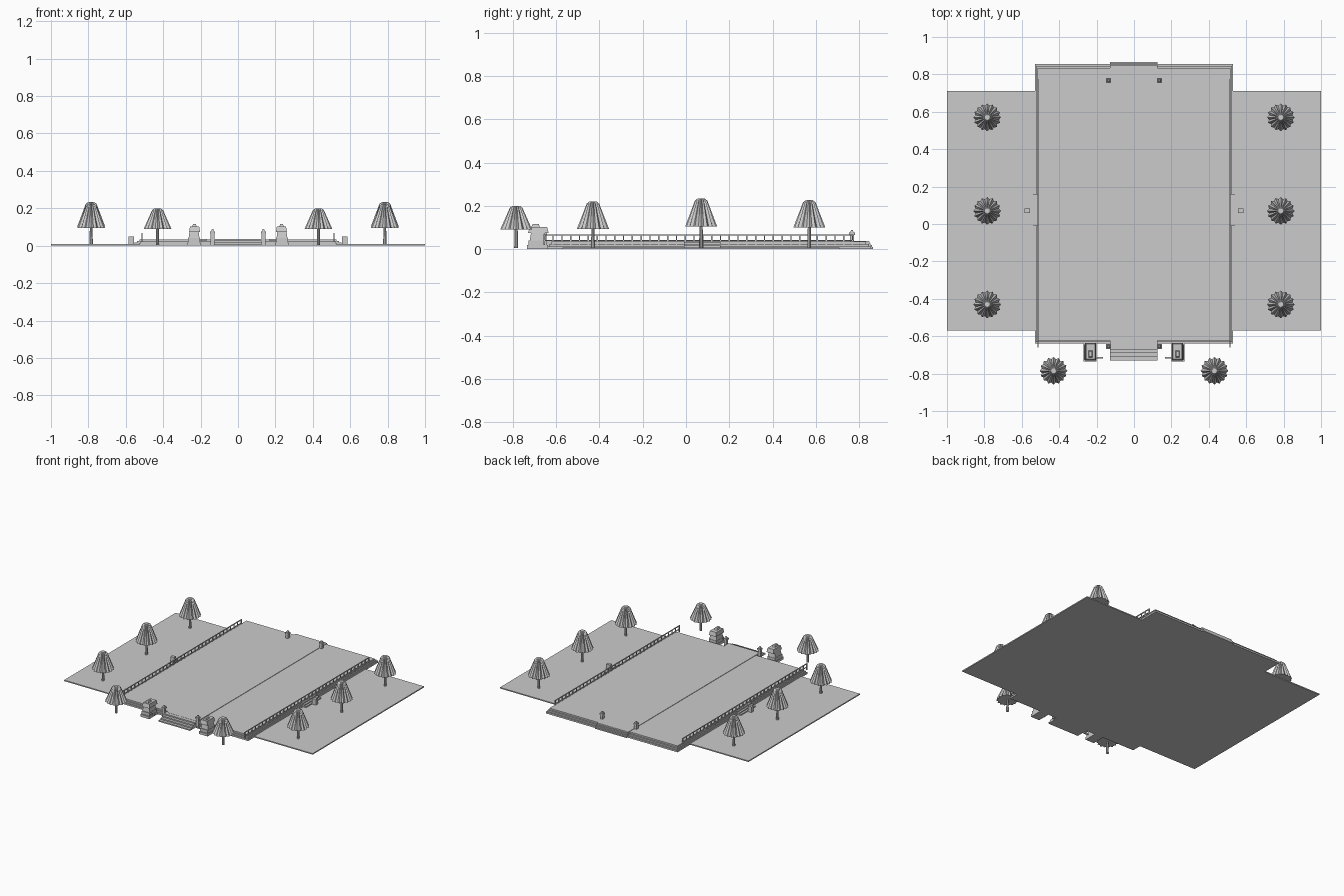
import bpy, bmesh, math

if "Cube" in bpy.data.objects:
    bpy.data.objects.remove(bpy.data.objects["Cube"])

grey = bpy.data.materials.new("stone grey")
grey.diffuse_color = (0.6, 0.6, 0.6, 1)
grey.use_nodes = True
grey.node_tree.nodes["Principled BSDF"].inputs["Base Color"].default_value = grey.diffuse_color


def finish(name, bm):
    bmesh.ops.recalc_face_normals(bm, faces=bm.faces)
    mesh = bpy.data.meshes.new(name)
    bm.to_mesh(mesh)
    bm.free()
    mesh.materials.append(grey)
    ob = bpy.data.objects.new(name, mesh)
    bpy.context.collection.objects.link(ob)
    return ob


def add_box(bm, x0, x1, y0, y1, z0, z1, taper=1.0):
    cx, cy = (x0 + x1) / 2, (y0 + y1) / 2
    lo = [bm.verts.new((x, y, z0)) for x, y in ((x0, y0), (x1, y0), (x1, y1), (x0, y1))]
    hi = [bm.verts.new((cx + (v.co.x - cx) * taper, cy + (v.co.y - cy) * taper, z1)) for v in lo]
    bm.faces.new(lo)
    bm.faces.new(hi)
    for i in range(4):
        j = (i + 1) % 4
        bm.faces.new((lo[i], lo[j], hi[j], hi[i]))


def boxes(name, items):
    bm = bmesh.new()
    for it in items:
        add_box(bm, *it)
    return finish(name, bm)


def lathe(bm, x, y, rings, n):
    """Stack rings of (outer radius, inner radius, z); alternating radii give pleats."""
    loops = []
    for ro, ri, z in rings:
        loop = []
        for i in range(n):
            a = 2 * math.pi * i / n
            r = ri if i % 2 else ro
            loop.append(bm.verts.new((x + r * math.cos(a), y + r * math.sin(a), z)))
        loops.append(loop)
    for a, b in zip(loops, loops[1:]):
        for i in range(n):
            j = (i + 1) % n
            bm.faces.new((a[i], a[j], b[j], b[i]))
    bm.faces.new(loops[0])
    bm.faces.new(loops[-1])


# Lawn on both sides
for s, side in ((-1, "left"), (1, "right")):
    a, b = sorted((s * 0.53, s * 1.0))
    boxes(side + "_lawn", [(a, b, -0.57, 0.71, 0, 0.008)])

# Stepped terrace
boxes("terrace", [
    (-0.53, 0.53, -0.64, 0.855, 0, 0.012),
    (-0.523, 0.523, -0.632, 0.845, 0.012, 0.023),
    (-0.515, 0.515, -0.622, 0.833, 0.023, 0.034),
])

# Raised central path with front and rear steps
boxes("central_path", [(-0.128, 0.125, -0.645, 0.845, 0.034, 0.037)])
boxes("front_steps", [(-0.128, 0.125, -0.73 + i * 0.02, -0.62, i * 0.009, (i + 1) * 0.009)
                      for i in range(4)])
boxes("rear_steps", [(-0.128, 0.125, 0.82, 0.865 - i * 0.006, i * 0.009, (i + 1) * 0.009)
                     for i in range(4)])

for s, side in ((-1, "left"), (1, "right")):
    def bx(x0, x1, *rest):
        a, b = sorted((s * x0, s * x1))
        return (a, b, *rest)

    # Railing with two bars and evenly spaced posts
    rail = [bx(0.511, 0.517, -0.66, 0.775, 0.062, 0.067),
            bx(0.511, 0.517, -0.66, 0.775, 0.038, 0.042)]
    for i in range(36):
        y = -0.655 + i * 1.425 / 35
        rail.append(bx(0.511, 0.517, y - 0.003, y + 0.003, 0.02, 0.064))
    boxes(side + "_railing", rail)

    # Side steps and small plinth
    boxes(side + "_side_steps", [bx(0.51, 0.568 - i * 0.014, -0.01, 0.16, i * 0.008, (i + 1) * 0.008)
                                 for i in range(4)])
    boxes(side + "_plinth", [bx(0.555, 0.585, 0.06, 0.082, 0.005, 0.05)])

    # Stone guardian: tiered pedestal, torso and head
    boxes(side + "_guardian", [
        bx(0.2, 0.27, -0.735, -0.637, 0, 0.018),
        bx(0.204, 0.266, -0.728, -0.643, 0.018, 0.04),
        bx(0.206, 0.264, -0.722, -0.646, 0.04, 0.074, 0.85),
        bx(0.203, 0.261, -0.73, -0.635, 0.074, 0.102, 0.85),
        bx(0.222, 0.244, -0.715, -0.675, 0.102, 0.116, 0.7),
        bx(0.165, 0.205, -0.719, -0.711, 0.028, 0.036),
    ])

    # Lantern posts at both ends of the path
    for y, end in ((-0.655, "front"), (0.767, "rear")):
        z = 0.034 if y > 0 else 0.0
        boxes(side + "_" + end + "_lantern", [
            bx(0.126, 0.146, y - 0.01, y + 0.01, z, 0.07),
            bx(0.123, 0.149, y - 0.013, y + 0.013, 0.066, 0.076),
            bx(0.128, 0.144, y - 0.008, y + 0.008, 0.076, 0.088, 0.5),
        ])

    # Trees with pleated crowns
    for x, y, base, top in ((0.785, 0.57, 0.1, 0.226), (0.785, 0.07, 0.104, 0.234),
                            (0.785, -0.43, 0.094, 0.22), (0.43, -0.785, 0.09, 0.2)):
        h = top - base
        bm = bmesh.new()
        lathe(bm, s * x, y, [(0.009, 0.009, 0.004), (0.007, 0.007, base + 0.01)], 8)
        lathe(bm, s * x, y, [(0.074, 0.064, base), (0.052, 0.042, base + h * 0.45),
                             (0.029, 0.022, base + h * 0.92), (0.016, 0.014, top)], 32)
        finish(side + "_tree", bm)
